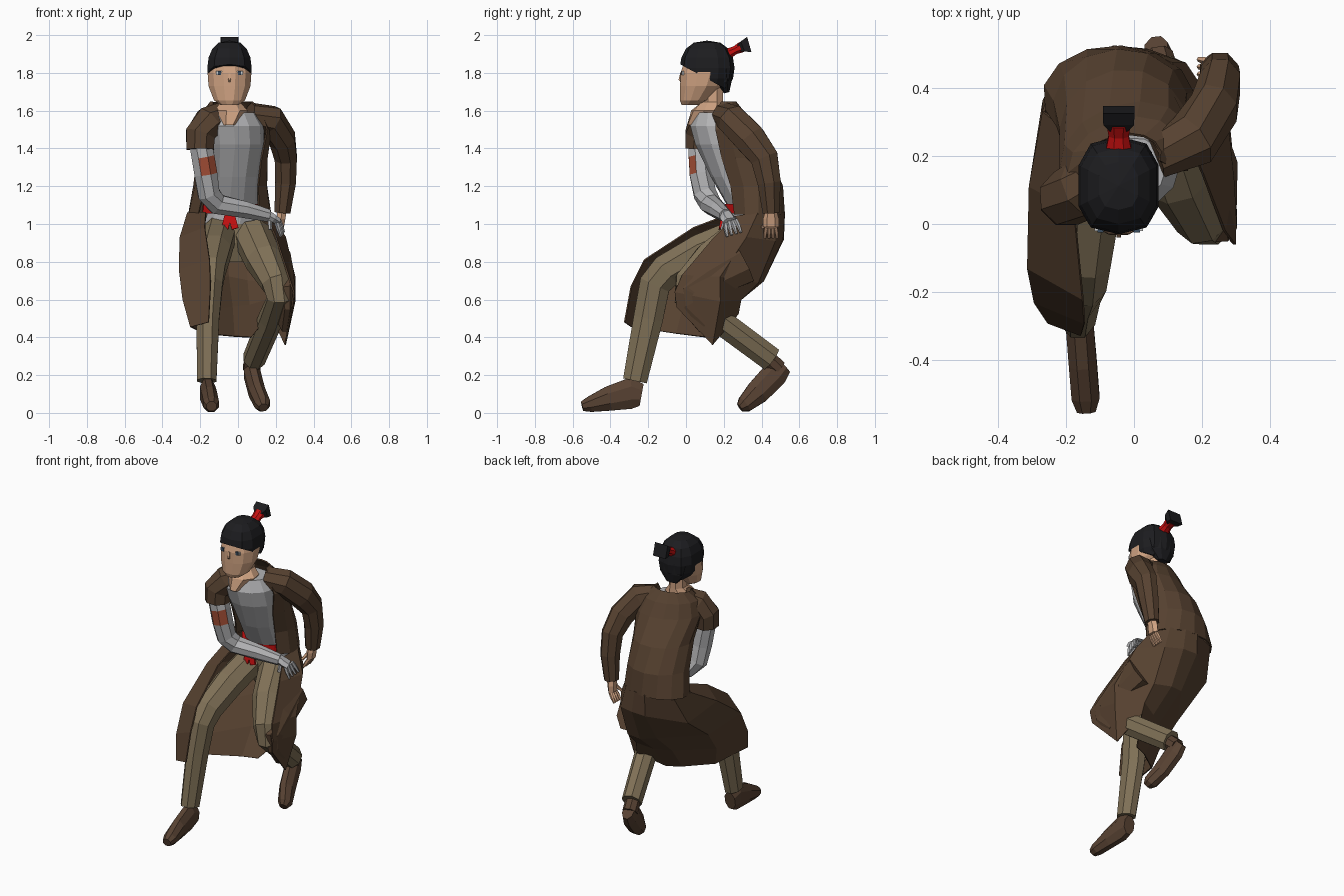
import bpy, bmesh, math
from mathutils import Vector as V

def mat(name, *c):
    m = bpy.data.materials.new(name)
    m.diffuse_color = (*c, 1)
    return m

SKIN = mat("skin", .62, .36, .22)
HAIR = mat("black hair", .012, .012, .014)
RED = mat("red cloth", .56, .005, .005)
COAT = mat("brown coat", .095, .054, .030)
BOOT = mat("boot leather", .098, .055, .033)
KHAKI = mat("khaki cloth", .216, .165, .095)
GREY = mat("pale grey cloth", .45, .45, .46)
PATCH = mat("rust patch", .36, .075, .035)
EYE = mat("dark blue eye", .04, .07, .11)
WHITE = mat("eye white", .65, .65, .65)

def finish(name, bm, m):
    me = bpy.data.meshes.new(name)
    bm.to_mesh(me)
    bm.free()
    me.materials.append(m)
    ob = bpy.data.objects.new(name, me)
    bpy.context.collection.objects.link(ob)
    return ob

def skin(name, rows, m, closed=True, thick=0.008):
    """Bridge rows of points; closed rows are capped, open rows become cloth."""
    bm = bmesh.new()
    vs = [[bm.verts.new(p) for p in r] for r in rows]
    n = len(rows[0])
    for a, b in zip(vs, vs[1:]):
        for i in range(n if closed else n - 1):
            j = (i + 1) % n
            bm.faces.new((a[i], a[j], b[j], b[i]))
    if closed:
        bm.faces.new(vs[0][::-1])
        bm.faces.new(vs[-1])
    bmesh.ops.recalc_face_normals(bm, faces=bm.faces)
    ob = finish(name, bm, m)
    if not closed:
        s = ob.modifiers.new("thickness", 'SOLIDIFY')
        s.thickness, s.offset = thick, 0
    return ob

def tube(name, nodes, m, n=8, ref=(1, 0, 0)):
    """Limb through nodes (x, y, z, radius[, second radius])."""
    P = [V(k[:3]) for k in nodes]
    rows = []
    for i, k in enumerate(nodes):
        t = V()
        if i: t += (P[i] - P[i-1]).normalized()
        if i < len(P) - 1: t += (P[i+1] - P[i]).normalized()
        t.normalize()
        u = V(ref)
        u = (u - t * u.dot(t)).normalized() * 1.06
        w = t.cross(u)
        rows.append([P[i] + u * k[3] * math.cos(a) + w * k[-1] * math.sin(a)
                     for a in (2 * math.pi * (j + .5) / n for j in range(n))])
    return skin(name, rows, m)

def rings(name, data, m, n=12, cloth=False):
    """Stack of flat ellipses (cx, cy, z, rx, ry, yaw[, front gap]); cloth is open."""
    rows = []
    for d in data:
        cx, cy, z, rx, ry, yaw = d[:6]
        gap = d[6] if cloth else 0
        c, s = math.cos(math.radians(yaw)), math.sin(math.radians(yaw))
        r = []
        for j in range(n):
            f = j / (n - 1) if cloth else (j + .5) / n
            a = math.radians(-90 - gap - f * (360 - 2 * gap))
            x, y = rx * math.cos(a), ry * math.sin(a)
            r.append((cx + x*c - y*s, cy + x*s + y*c, z))
        rows.append(r)
    return skin(name, rows, m, closed=not cloth)

def box(name, c, s, m):
    bm = bmesh.new()
    bmesh.ops.create_cube(bm, size=1)
    for v in bm.verts:
        v.co = V(c) + V(a * b for a, b in zip(v.co, s))
    return finish(name, bm, m)

# head, face and neck
HX = -.045
rings("head", [(HX, .02, 1.63, .05, .045, 0), (HX, .045, 1.655, .085, .08, 0),
               (HX, .08, 1.73, .115, .115, 0), (HX, .095, 1.80, .12, .128, 0),
               (HX, .10, 1.845, .112, .118, 0), (HX, .11, 1.90, .07, .08, 0)], SKIN)
tube("nose", [(HX, -.026, 1.80, .006), (HX, -.033, 1.765, .009), (HX, -.024, 1.752, .006)], SKIN, 4)
for s in (-1, 1):
    box("eye_white", (HX + s * .055, -.016, 1.80), (.032, .009, .02), WHITE)
    box("eye", (HX + s * .053, -.020, 1.80), (.018, .009, .022), EYE)
rings("neck", [(-.045, .085, 1.525, .05, .082, 0), (-.04, .115, 1.60, .095, .09, 10),
               (-.04, .14, 1.645, .055, .062, 0), (-.04, .14, 1.74, .05, .06, 0)], SKIN, 8)

# hair cap, slightly boxy, cut along a slanted hairline, with tied tail
def square(v, p=.75):
    return math.copysign(abs(v) ** p, v)
bm = bmesh.new()
bmesh.ops.create_uvsphere(bm, u_segments=10, v_segments=8, radius=1)
for v in bm.verts:
    v.co = V((HX + square(v.co.x) * .122, .112 + square(v.co.y) * .145, 1.825 + v.co.z * .146))
cut = bmesh.ops.bisect_plane(bm, geom=bm.verts[:] + bm.edges[:] + bm.faces[:],
                             plane_co=(0, -.03, 1.845), plane_no=(0, .13, .24), clear_inner=True)
bmesh.ops.contextual_create(bm, geom=[e for e in cut['geom_cut'] if isinstance(e, bmesh.types.BMEdge)])
finish("hair", bm, HAIR)
tube("hair_nape", [(HX, .185, 1.82, .10, .065), (HX, .20, 1.75, .085, .045),
                   (HX, .215, 1.695, .035, .015)], HAIR)
tube("hair_band", [(HX, .22, 1.90, .038, .03), (HX, .26, 1.92, .03, .022),
                   (HX, .295, 1.937, .036, .03)], RED)
tube("hair_tail", [(HX, .28, 1.93, .035, .025), (HX, .30, 1.94, .06, .038),
                   (HX, .335, 1.95, .062, .056)], HAIR, 4)

# shirt, sash and hips
rings("shirt", [(-.03, .36, 1.0, .15, .135, 0), (-.02, .35, 1.1, .14, .135, 5),
                (-.02, .28, 1.25, .14, .15, 10), (-.02, .20, 1.42, .16, .15, 18),
                (-.025, .155, 1.52, .165, .13, 20), (-.035, .15, 1.59, .135, .10, 20)], GREY)
rings("sash", [(-.03, .355, 1.055, .162, .15, 3), (-.03, .352, 1.105, .16, .15, 3)], RED)
for dx in (-.025, .03):
    tube("sash_end", [(-.045, .20, 1.075, .026, .012), (-.045 + dx, .18, .975, .024, .008)], RED, 4)
rings("hips", [(-.01, .36, .80, .10, .09, 0), (-.02, .36, .90, .16, .13, 0),
               (-.02, .36, 1.01, .145, .13, 0)], KHAKI)

# legs and boots
tube("front_trouser_leg", [(-.10, .30, .95, .09), (-.125, .08, .86, .09), (-.145, -.10, .755, .078, .09),
                           (-.15, -.165, .68, .07, .085), (-.16, -.20, .5, .062, .08),
                           (-.165, -.27, .17, .052, .065)], KHAKI)
tube("back_trouser_leg", [(.075, .30, .94, .10), (.135, .13, .81, .095), (.20, .015, .69, .078),
                          (.22, .0, .61, .066), (.175, .16, .50, .064, .068),
                          (.085, .45, .285, .058, .066)], KHAKI)
tube("front_boot", [(-.16, -.235, .095, .038, .06), (-.16, -.29, .105, .042, .085),
                    (-.15, -.41, .075, .042, .066), (-.142, -.51, .045, .042, .042),
                    (-.14, -.55, .035, .028, .026)], BOOT)
tube("back_ankle", [(.09, .42, .30, .045), (.07, .49, .235, .045)], BOOT)
tube("back_boot", [(.065, .515, .25, .035, .05), (.075, .47, .205, .044, .07), (.10, .38, .11, .044, .065),
                   (.13, .31, .045, .042, .045), (.135, .285, .028, .025, .024)], BOOT)

# coat body, open at the front and wider at the collar
rings("coat_body", [(-.045, .37, 1.05, .22, .15, -3, 46), (-.04, .345, 1.2, .195, .165, 3, 46),
                    (-.03, .28, 1.35, .185, .17, 10, 47), (-.02, .20, 1.5, .20, .15, 20, 48),
                    (-.025, .185, 1.585, .17, .12, 20, 50), (-.035, .185, 1.645, .115, .075, 15, 68)],
      COAT, 11, cloth=True)
# coat skirt: rows from waist to hem, running right front edge, back, left front edge
skin("coat_skirt", [
    [(-.17, .25, 1.06), (-.265, .33, 1.06), (-.22, .45, 1.06), (-.06, .52, 1.06),
     (.02, .51, 1.06), (.11, .47, 1.06), (.17, .38, 1.06), (.15, .26, 1.04)],
    [(-.175, .04, .98), (-.305, .11, .93), (-.265, .36, .87), (-.06, .515, .92),
     (.04, .51, .92), (.15, .47, .91), (.25, .32, .93), (.20, .15, .93)],
    [(-.15, -.22, .81), (-.31, -.13, .76), (-.24, .11, .69), (-.05, .38, .72),
     (.05, .41, .70), (.16, .38, .69), (.30, .18, .72), (.265, -.02, .73)],
    [(-.145, -.29, .67), (-.29, -.23, .60), (-.21, -.02, .54), (-.03, .19, .56),
     (.06, .25, .57), (.16, .29, .60), (.30, .18, .59), (.295, -.06, .64)],
    [(-.155, -.325, .48), (-.25, -.29, .455), (-.18, -.05, .42), (-.02, .07, .405),
     (.07, .11, .40), (.17, .275, .525), (.25, .14, .36), (.285, -.05, .56)]], COAT, closed=False)
tube("coat_knee_wrap", [(.20, .30, .80, .08, .12), (.235, .13, .71, .062, .10), (.258, .01, .64, .045, .07),
                        (.262, .02, .575, .035, .06), (.245, .12, .49, .032, .08)], COAT)

# right arm: short coat sleeve, grey wrapped arm with patch
Y = (0, 1, 0)
tube("right_sleeve", [(-.08, .15, 1.575, .07), (-.15, .10, 1.54, .085), (-.20, .075, 1.475, .08),
                      (-.20, .07, 1.395, .074)], COAT, 8, Y)
arm = tube("right_arm", [(-.20, .07, 1.43, .06), (-.185, .075, 1.355, .062), (-.17, .08, 1.265, .062),
                         (-.155, .10, 1.16, .06), (-.11, .13, 1.105, .055), (.04, .17, 1.075, .045),
                         (.16, .21, 1.045, .034)], GREY, 8, Y)
arm.data.materials.append(PATCH)
for p in arm.data.polygons:
    if 1.28 < p.center.z < 1.34 and p.normal.dot(V((.4, -.9, 0)).normalized()) > .8:
        p.material_index = 1

# left arm in full sleeve
tube("left_sleeve", [(.06, .20, 1.575, .065), (.17, .245, 1.55, .08), (.235, .34, 1.45, .07, .085),
                     (.253, .415, 1.35, .06, .075), (.252, .44, 1.22, .056, .063),
                     (.235, .45, 1.06, .043, .045)], COAT)

# hands with four fingers and a thumb
def hand(name, wrist, knuckle, tip, side, thumb, m, ref):
    w, k, t, s = V(wrist), V(knuckle), V(tip), V(side)
    tube(name + "_palm", [(*w, .028, .028), (*(w.lerp(k, .5)), .024, .04), (*k, .02, .04)], m, 6, ref)
    for i in range(4):
        o = s * (i - 1.5)
        tube(name + "_finger", [(*(k + o * .9), .012), (*(k.lerp(t, .5) + o * 1.1), .011),
                                (*(t + o * 1.2), .007)], m, 5, ref)
    tube(name + "_thumb", [(*(w.lerp(k, .3)), .013), (*thumb, .009)], m, 5, ref)

hand("right_hand", (.15, .207, 1.05), (.21, .235, 1.015), (.235, .255, .945),
     (.004, .02, .006), (.17, .19, .97), GREY, (.4, 0, 1))
hand("left_hand", (.232, .45, 1.07), (.225, .45, .985), (.19, .45, .925),
     (0, .018, 0), (.19, .405, .98), SKIN, (1, 0, 0))
